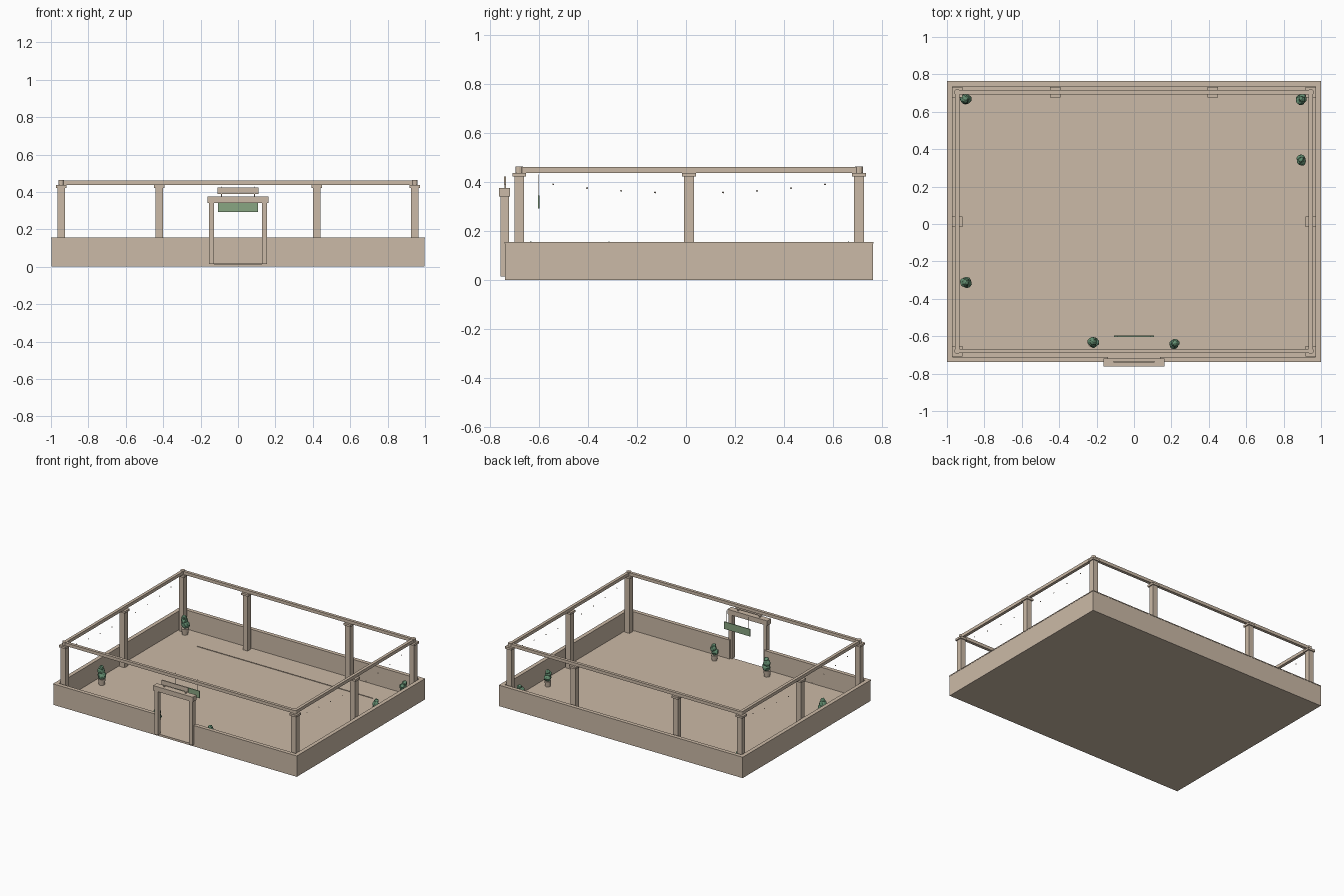
import bpy, bmesh, math, random
from mathutils import Vector, Matrix

random.seed(4)
if "Cube" in bpy.data.objects:
    bpy.data.objects.remove(bpy.data.objects["Cube"])


def material(name, rgb):
    m = bpy.data.materials.new(name)
    m.use_nodes = True
    m.diffuse_color = (*rgb, 1)
    m.node_tree.nodes["Principled BSDF"].inputs["Base Color"].default_value = (*rgb, 1)
    return m


TAN = material("warm tan", (0.60, 0.49, 0.385))
SAGE = material("sage green", (0.25, 0.38, 0.225))
LEAF = material("leaf green", (0.13, 0.28, 0.17))


def finish(bm, name, mat):
    me = bpy.data.meshes.new(name)
    bm.to_mesh(me)
    bm.free()
    me.materials.append(mat)
    ob = bpy.data.objects.new(name, me)
    bpy.context.collection.objects.link(ob)
    return ob


def box(name, x, y, z, mat=TAN):
    """Box from (low, high) ranges."""
    bm = bmesh.new()
    bmesh.ops.create_cube(bm, size=1)
    for v in bm.verts:
        v.co = [r[0] if c < 0 else r[1] for c, r in zip(v.co, (x, y, z))]
    return finish(bm, name, mat)


def around(c, half):
    return (c - half, c + half)


def cylinder(name, x, y, z, r_low, r_high, sides=12, mat=TAN):
    bm = bmesh.new()
    bmesh.ops.create_cone(bm, cap_ends=True, segments=sides, radius1=r_low, radius2=r_high,
                          depth=z[1] - z[0],
                          matrix=Matrix.Translation((x, y, sum(z) / 2)))
    return finish(bm, name, mat)


# Main sizes
FRONT, BACK, MID = -0.737, 0.762, 0.0125
W, T = 0.998, 0.025
FLOOR, WALL = 0.015, 0.15
GATE = 0.142
PX, PY = 0.945, 0.692
POST_TOP, RAIL_LOW, RAIL_TOP = 0.422, 0.437, 0.46

# Floor slab and the thin strip lying on it
box("floor_slab", (-W, W), (FRONT, BACK), (0, FLOOR))
box("floor_strip", (-0.72, 0.72), around(0.55, 0.002), (FLOOR, FLOOR + 0.004))


# Low walls with a thin coping, open at the gate
def wall(name, x, y):
    box(name, x, y, (FLOOR, WALL))
    box(name + "_coping", around(sum(x) / 2, (x[1] - x[0]) / 2 + 0.002),
        around(sum(y) / 2, (y[1] - y[0]) / 2 + 0.002), (WALL, WALL + 0.006))


wall("back_wall", (-W, W), (BACK - T, BACK))
wall("front_wall_right", (-W, -GATE), (FRONT, FRONT + T))
wall("front_wall_left", (GATE, W), (FRONT, FRONT + T))
wall("right_wall", (-W, T - W), (FRONT + T, BACK - T))
wall("left_wall", (W - T, W), (FRONT + T, BACK - T))


# Posts with square caps just inside the walls
def post(name, x, y):
    box(name, around(x, 0.02), around(y, 0.02), (FLOOR, POST_TOP))
    box(name + "_cap", around(x, 0.028), around(y, 0.028), (POST_TOP, RAIL_LOW))


for side, s in (("right", -1), ("left", 1)):
    for end, e in (("front", -1), ("back", 1)):
        post(f"{end}_{side}_corner_post", s * PX, MID + e * PY)
        cylinder(f"{end}_{side}_rail_joint", s * PX, MID + e * PY,
                 (RAIL_LOW, RAIL_TOP + 0.003), 0.016, 0.016)
    post(f"{side}_side_post", s * PX, MID)
    post(f"back_{side}_post", s * 0.42, MID + PY)
    # Side rail and the sagging row of small bulbs below it
    box(f"{side}_rail", around(s * PX, 0.011), around(MID, PY), (RAIL_LOW, RAIL_TOP))
    bm = bmesh.new()
    for i in range(-4, 5):
        p = Vector((s * PX, MID + i * 0.1385, 0.355 + 0.035 * (i / 4) ** 2))
        bmesh.ops.create_icosphere(bm, subdivisions=1, radius=0.004,
                                   matrix=Matrix.Translation(p))
    finish(bm, f"{side}_light_bulbs", TAN)
    # Gate jamb, sign bracket and hanging wire
    box(f"gate_{side}_jamb", around(s * GATE, 0.0135), (-0.756, -0.722), (FLOOR, 0.34))
    box(f"gate_{side}_sign_bracket", around(s * 0.088, 0.003), around(-0.737, 0.003),
        (0.375, 0.39))
    box(f"{side}_board_wire", around(s * 0.09, 0.0008), around(-0.6, 0.0008), (0.345, 0.43))

for end, e in (("front", -1), ("back", 1)):
    box(f"{end}_rail", around(0, PX), around(MID + e * PY, 0.011), (RAIL_LOW, RAIL_TOP))

# Gate beam, sign above it and green hanging board behind it
box("gate_beam", around(0, 0.163), (-0.762, -0.718), (0.34, 0.376))
box("gate_sign", around(0, 0.109), around(-0.737, 0.004), (0.39, 0.423))
box("hanging_board", around(0, 0.106), around(-0.6, 0.003), (0.292, 0.345), SAGE)


# Potted bushes: tapered pot and stacked leafy clumps
def bush(n, x, y, k):
    cylinder(f"pot_{n}", x, y, (FLOOR, FLOOR + 0.045 * k), 0.02 * k, 0.026 * k)
    bm = bmesh.new()
    for h, r, off in ((0.07, 0.029, 0.004), (0.1, 0.026, 0.006), (0.123, 0.018, 0.004)):
        a = random.uniform(0, math.tau)
        c = Vector((x + off * math.cos(a), y + off * math.sin(a), FLOOR + h * k))
        made = bmesh.ops.create_icosphere(bm, subdivisions=2, radius=r * k,
                                          matrix=Matrix.Translation(c))
        for v in made["verts"]:
            v.co = c + (v.co - c) * random.uniform(0.88, 1.12)
    finish(bm, f"bush_{n}", LEAF)


for n, (x, y, k) in enumerate(((-0.9, 0.665, 1), (0.895, 0.665, 0.95), (0.895, 0.34, 0.88),
                               (-0.9, -0.31, 1), (-0.22, -0.635, 1), (0.215, -0.64, 0.88))):
    bush(n + 1, x, y, k)
